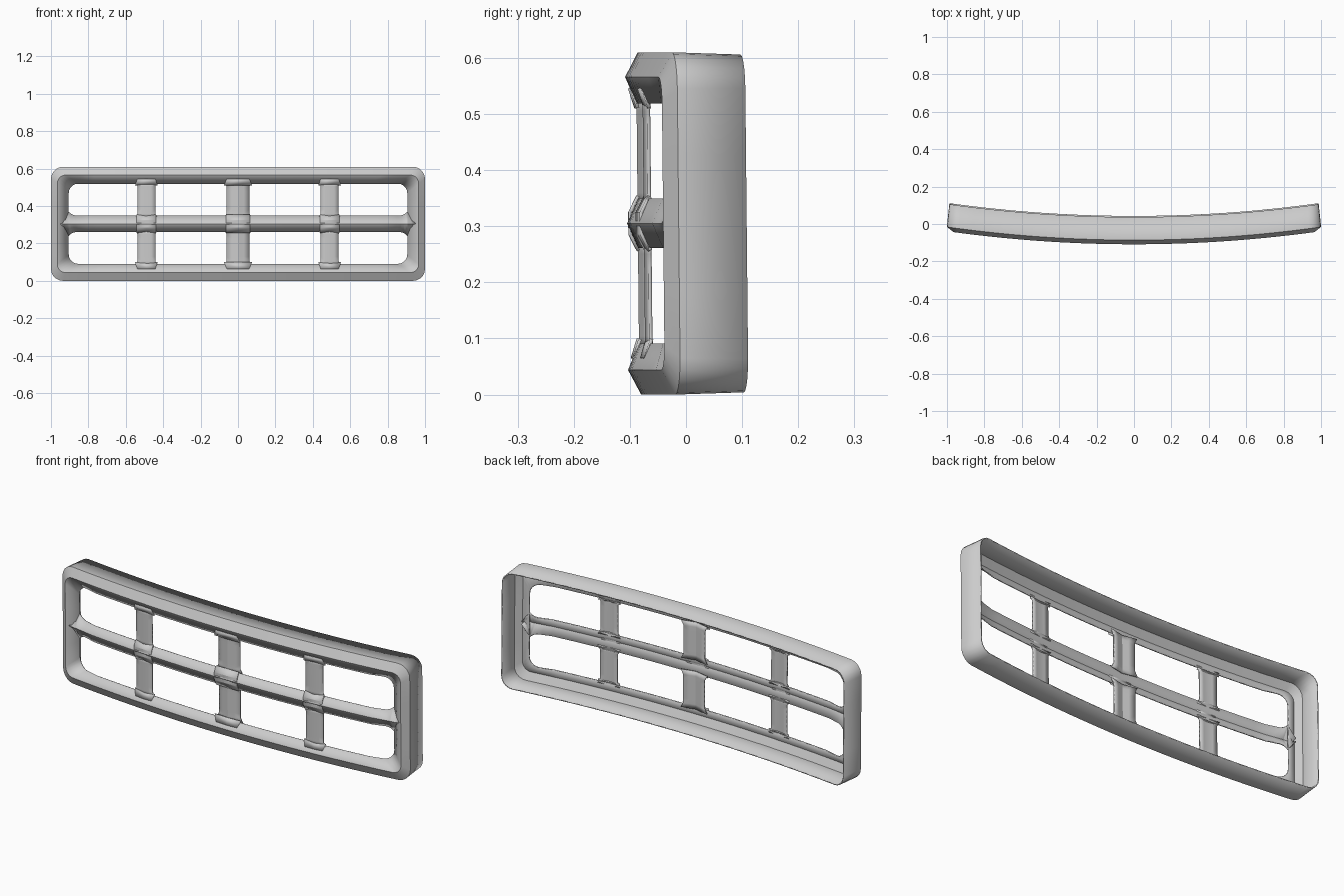
import bpy, bmesh, math

cube = bpy.data.objects.get("Cube")
if cube:
    bpy.data.objects.remove(cube)

MID = 0.305      # height of the centre line

grey = bpy.data.materials.new("satin_grey")
grey.use_nodes = True
grey.diffuse_color = (0.6, 0.6, 0.6, 1)
grey.node_tree.nodes["Principled BSDF"].inputs["Base Color"].default_value = (0.6, 0.6, 0.6, 1)


def bend(x, y, z):
    """Sweep the flat layout back towards its ends, with a slight lean."""
    return (x, y + 0.07 * x * x - 0.01 * z, z + MID)


def recess(x):
    """Inner edges sit deeper near the two ends."""
    return 0.02 * min(1, max(0, (abs(x) - 0.8) / 0.1))


def build(name, rows, closed, thickness, offset):
    """Skin rows of points into a thin curved shell."""
    bm = bmesh.new()
    grid = [[bm.verts.new(bend(*p)) for p in row] for row in rows]
    for a, b in zip(grid, grid[1:]):
        n = len(a)
        for i in range(n if closed else n - 1):
            j = (i + 1) % n
            bm.faces.new((a[i], a[j], b[j], b[i]))
    bmesh.ops.recalc_face_normals(bm, faces=bm.faces)
    # Front-facing side is the outer side
    if sum(f.normal.y * f.calc_area() for f in bm.faces) > 0:
        bmesh.ops.reverse_faces(bm, faces=bm.faces)
    mesh = bpy.data.meshes.new(name)
    bm.to_mesh(mesh)
    bm.free()
    mesh.materials.append(grey)
    obj = bpy.data.objects.new(name, mesh)
    bpy.context.collection.objects.link(obj)
    solid = obj.modifiers.new("Thickness", "SOLIDIFY")
    solid.thickness = thickness
    solid.offset = offset
    bpy.ops.object.select_all(action="DESELECT")
    obj.select_set(True)
    bpy.context.view_layer.objects.active = obj
    bpy.ops.object.shade_smooth_by_angle(angle=math.radians(25))
    return obj


def rounded_ring(hx, hz, r, y, deepen=False):
    """Rounded rectangle with extra points along the long edges."""
    pts = []
    corners = [(1, 1, 0), (-1, 1, 90), (-1, -1, 180), (1, -1, 270)]
    for k, (sx, sz, start) in enumerate(corners):
        for i in range(6):
            a = math.radians(start + 18 * i)
            pts.append((sx * (hx - r) + r * math.cos(a), sz * (hz - r) + r * math.sin(a)))
        steps = 24 if k % 2 == 0 else 4
        nx, nz, _ = corners[(k + 1) % 4]
        x0, z0 = pts[-1]
        x1, z1 = (nx * (hx - r), z0) if k % 2 == 0 else (x0, nz * (hz - r))
        for i in range(1, steps):
            t = i / steps
            pts.append((x0 + (x1 - x0) * t, z0 + (z1 - z0) * t))
    return [(x, y + (recess(x) if deepen else 0), z) for x, z in pts]


# Outer frame: deep wall, raised ridge and sloping inner lip
build("outer_frame", [
    rounded_ring(0.987, 0.301, 0.06, 0.04),
    rounded_ring(1.0, 0.305, 0.065, -0.083),
    rounded_ring(0.966, 0.261, 0.045, -0.106),
    rounded_ring(0.905, 0.214, 0.05, -0.086, True),
], True, 0.006, -1)


# Horizontal bar: V section that flares where it meets the frame
def bar_half_height(x):
    ax = abs(x)
    if ax > 0.905:
        return 0.06 * (0.955 - ax) / 0.05 + 0.004
    return 0.044 + 0.02 * max(0, (ax - 0.865) / 0.04) ** 2


xs = [i * 0.05 for i in range(-17, 18)]
ends = [0.87, 0.885, 0.895, 0.905, 0.93, 0.95]
xs = sorted(xs + ends + [-e for e in ends])
rows = []
for s, y in ((1, -0.086), (0, -0.105), (-1, -0.086)):
    rows.append([(x, y + (recess(x) if s else 0.3 * recess(x)), s * bar_half_height(x)) for x in xs])
build("horizontal_bar", rows, False, 0.006, -1)


# Upright bars, upper and lower halves
def upright(name, cx, half, ridge, edge, z0, z1):
    columns = []
    for u in (-1, -0.5, 0, 0.5, 1):
        col = []
        for i in range(9):
            t = i / 8
            flare = 0.014 * max(abs(2 * t - 1) - 0.75, 0) / 0.25
            x = cx + u * (half + flare)
            col.append((x, ridge + (edge - ridge) * abs(u), z0 + (z1 - z0) * t))
        columns.append(col)
    build(name, columns, False, 0.006, -1)


# Corner gussets joining an upright to the frame and the bar
def gusset(name, cx, half, z0, z1, y0, y1):
    row = lambda z, y, w: [(cx - w, y, z), (cx, y - 0.003, z), (cx + w, y, z)]
    build(name, [row(z0, y0, half), row(z1, y1, half * 0.8)], False, 0.006, -1)


for level, s in (("upper", 1), ("lower", -1)):
    for side, cx in (("right", -0.49), ("centre", 0), ("left", 0.49)):
        if cx:
            upright(f"{level}_{side}_upright", cx, 0.048, -0.092, -0.088, s * 0.03, s * 0.225)
        else:
            upright(f"{level}_{side}_upright", cx, 0.062, -0.086, -0.07, s * 0.03, s * 0.225)
        gusset(f"{level}_{side}_gusset", cx, 0.06 if cx else 0.075, s * 0.205, s * 0.24, -0.087, -0.098)

# Flat plates where the uprights cross the bar
for side, cx, w in (("right", -0.49, 0.052), ("centre", 0, 0.065), ("left", 0.49, 0.052)):
    plate = [[(cx + u * w, y, z) for u in (-1, 0, 1)]
             for z, y in ((-0.05, -0.088), (-0.02, -0.103), (0.02, -0.103), (0.05, -0.088))]
    build(f"{side}_joint_plate", plate, False, 0.006, -1)
